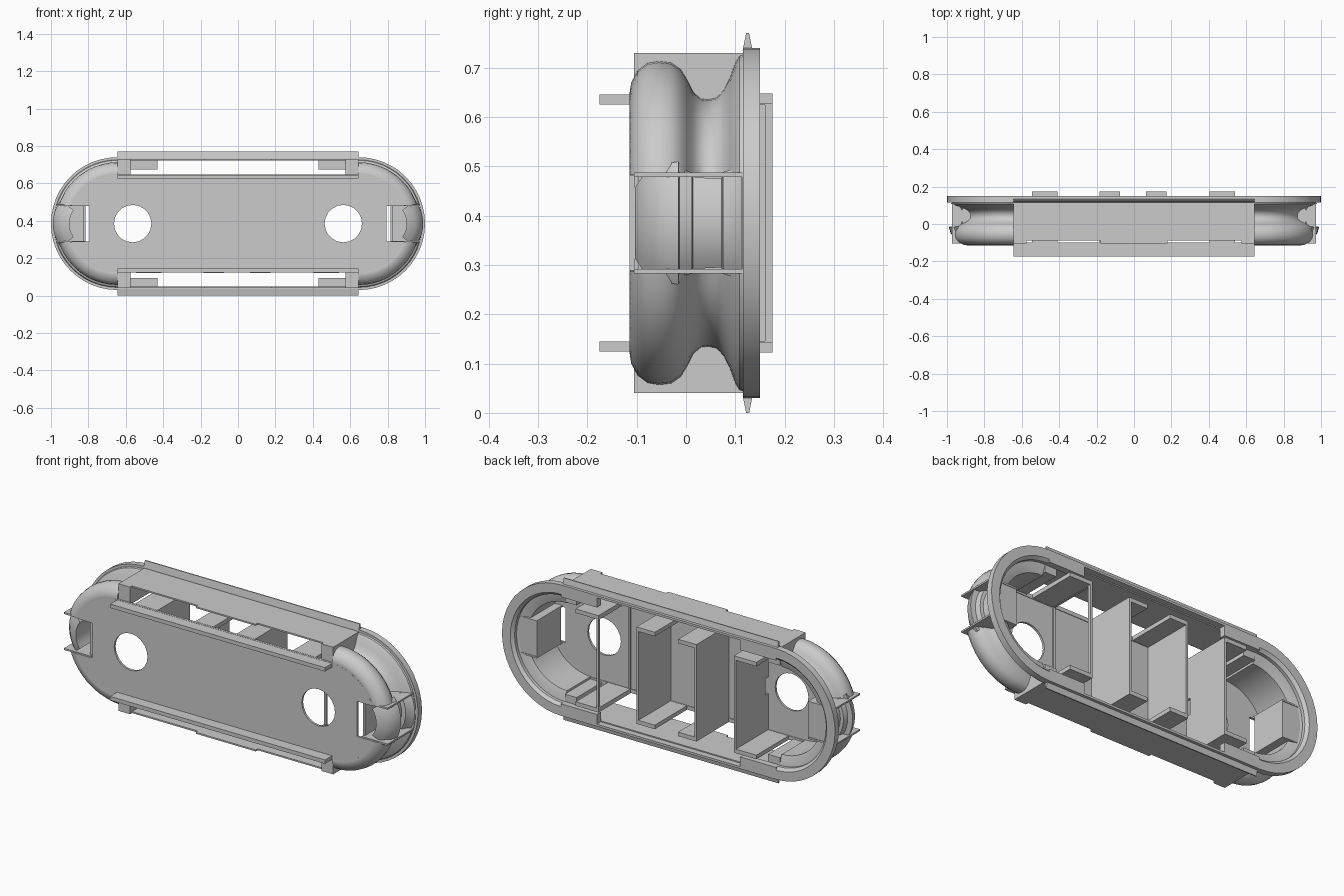
import bpy, bmesh
from math import pi, sin, cos, asin

if "Cube" in bpy.data.objects:
    bpy.data.objects.remove(bpy.data.objects["Cube"])

CX, CZ = 0.645, 0.385          # end-arc centre (mirrored) and mid height


def make(name, verts, faces, smooth=False):
    me = bpy.data.meshes.new(name)
    bm = bmesh.new()
    vs = [bm.verts.new(v) for v in verts]
    for f in faces:
        bm.faces.new([vs[i] for i in f])
    bmesh.ops.recalc_face_normals(bm, faces=bm.faces)
    bm.to_mesh(me)
    bm.free()
    ob = bpy.data.objects.new(name, me)
    bpy.context.collection.objects.link(ob)
    if smooth:
        bpy.ops.object.select_all(action='DESELECT')
        ob.select_set(True)
        bpy.context.view_layer.objects.active = ob
        bpy.ops.object.shade_smooth_by_angle(angle=0.6)
    return ob


def prism(name, outline, y0, y1):
    """Extrude an (x, z) outline along y."""
    n = len(outline)
    v = [(x, y, z) for y in (y0, y1) for x, z in outline]
    f = [list(range(n)), list(range(n, 2 * n))]
    f += [[i, (i + 1) % n, n + (i + 1) % n, n + i] for i in range(n)]
    return make(name, v, f)


def box(name, x, y, z):
    (x0, x1), (z0, z1) = sorted(x), sorted(z)
    return prism(name, [(x0, z0), (x1, z0), (x1, z1), (x0, z1)], *y)


def revolve(name, sx, cx, profile, half, segs):
    """Sweep a closed (y, r) profile around the y axis through (cx, CZ)."""
    n, v, f = len(profile), [], []
    for k in range(segs + 1):
        a = -half + 2 * half * k / segs
        v += [(sx * (cx + r * cos(a)), y, CZ + r * sin(a)) for y, r in profile]
    for k in range(segs):
        for i in range(n):
            j = (i + 1) % n
            f.append([k * n + i, k * n + j, (k + 1) * n + j, (k + 1) * n + i])
    f += [list(range(n)), list(range(segs * n, (segs + 1) * n))]
    return make(name, v, f, True)


def cut(ob, cutter):
    cutter.hide_render = True
    m = ob.modifiers.new("cut", 'BOOLEAN')
    m.operation, m.object, m.solver = 'DIFFERENCE', cutter, 'EXACT'
    bpy.context.view_layer.objects.active = ob
    bpy.ops.object.modifier_apply(modifier=m.name)
    bpy.data.objects.remove(cutter, do_unlink=True)


# Front plate: stadium with two round holes and two end slots
arc = [-pi / 2 + pi * k / 20 for k in range(21)]
half_outline = [(CX + 0.262 * cos(a), CZ + 0.262 * sin(a)) for a in arc]
front = prism("front_plate",
              half_outline + [(-x, z) for x, z in reversed(half_outline)], -0.115, -0.103)
for s in (-1, 1):
    circle = [(s * 0.563 + 0.1 * cos(2 * pi * k / 20), CZ + 0.1 * sin(2 * pi * k / 20))
              for k in range(20)]
    cut(front, prism("hole_cutter", circle, -0.2, 0))
    cut(front, box("slot_cutter", (s * 0.795, s * 0.96), (-0.2, 0), (0.29, 0.48)))

SHELL = [(-0.115, 0.26), (-0.111, 0.285), (-0.098, 0.309), (-0.078, 0.324), (-0.055, 0.328),
         (-0.03, 0.325), (-0.01, 0.311), (0.003, 0.289), (0.015, 0.265), (0.03, 0.252),
         (0.045, 0.25), (0.062, 0.254), (0.077, 0.27), (0.089, 0.295), (0.1, 0.325),
         (0.108, 0.338), (0.118, 0.342), (0.118, 0.29), (0.1, 0.238), (-0.105, 0.238)]
RIM = [(0.116, 0.29), (0.116, 0.355), (0.15, 0.355), (0.15, 0.305), (0.135, 0.29)]
CLIP = [(-0.103, 0.12), (-0.085, 0.165), (-0.05, 0.198), (-0.015, 0.208), (-0.013, 0.18),
        (0.012, 0.172), (0.014, 0.155), (0.072, 0.15), (0.075, 0.172), (0.1, 0.185),
        (0.113, 0.2), (0.113, 0.12)]

for s in (-1, 1):
    # Grooved rounded end, notched for the clip
    shell = revolve("end_shell", s, CX, SHELL, pi / 2, 24)
    cut(shell, box("clip_cutter", (s * 0.78, s * 1.1), (-0.3, 0.114), (0.288, 0.482)))
    revolve("end_rim", s, CX, RIM, pi / 2, 24)
    # Clip in its channel
    revolve("end_clip", s, 0.782, CLIP, asin(0.6), 8)
    box("clip_inner_wall", (s * 0.815, s * 0.825), (-0.09, 0.113), (0.29, 0.48))
    box("clip_back", (s * 0.815, s * 0.92), (0.1, 0.113), (0.29, 0.48))
    for t in (-1, 1):
        box("clip_channel", (s * 0.815, s * 0.972), (-0.105, 0.116),
            (CZ + t * 0.093, CZ + t * 0.102))
        # Solid corner block and wide part of the rim
        box("corner_block", (s * 0.575, s * 0.645), (-0.105, 0.117),
            (CZ + t * 0.25, CZ + t * 0.345))
        box("rim_corner", (s * 0.43, s * 0.645), (0.116, 0.15),
            (CZ + t * 0.29, CZ + t * 0.355))

for t in (-1, 1):
    # Long side plates, rim, front ledge and wedge lip
    box("side_plate", (-0.645, 0.645), (-0.088, 0.117), (CZ + t * 0.337, CZ + t * 0.345))
    box("side_plate_tab", (-0.18, 0.18), (-0.105, -0.086), (CZ + t * 0.337, CZ + t * 0.345))
    box("side_rim", (-0.44, 0.44), (0.116, 0.15), (CZ + t * 0.343, CZ + t * 0.355))
    box("front_ledge", (-0.645, 0.645), (-0.175, -0.1), (CZ + t * 0.24, CZ + t * 0.261))
    lip = [(0.115, 0.35), (0.135, 0.35), (0.128, 0.385), (0.122, 0.385)]
    make("wedge_lip", [(x, y, CZ + t * r) for x in (-0.645, 0.645) for y, r in lip],
         [[0, 1, 2, 3], [4, 5, 6, 7]] + [[i, (i + 1) % 4, 4 + (i + 1) % 4, 4 + i] for i in range(4)])

# Channel-shaped partitions: wall at xw, flanges reaching to xf
for xw, xf in ((0.175, 0.065), (-0.185, -0.075), (-0.41, -0.545), (0.403, 0.54)):
    d = 0.012 if xf > xw else -0.012
    wall = box("partition_wall", (xw, xw + d), (-0.105, 0.175), (0.122, 0.648))
    if xw == 0.403:            # open frame
        cut(wall, box("window_cutter", (0.3, 0.5), (-0.095, 0.16), (0.146, 0.624)))
    if xw == -0.41:            # small notch
        cut(wall, box("notch_cutter", (-0.5, -0.35), (-0.2, -0.08), (0.34, 0.43)))
    for t in (-1, 1):
        box("partition_flange", (xw, xf), (-0.105, 0.175), (CZ + t * 0.241, CZ + t * 0.263))
